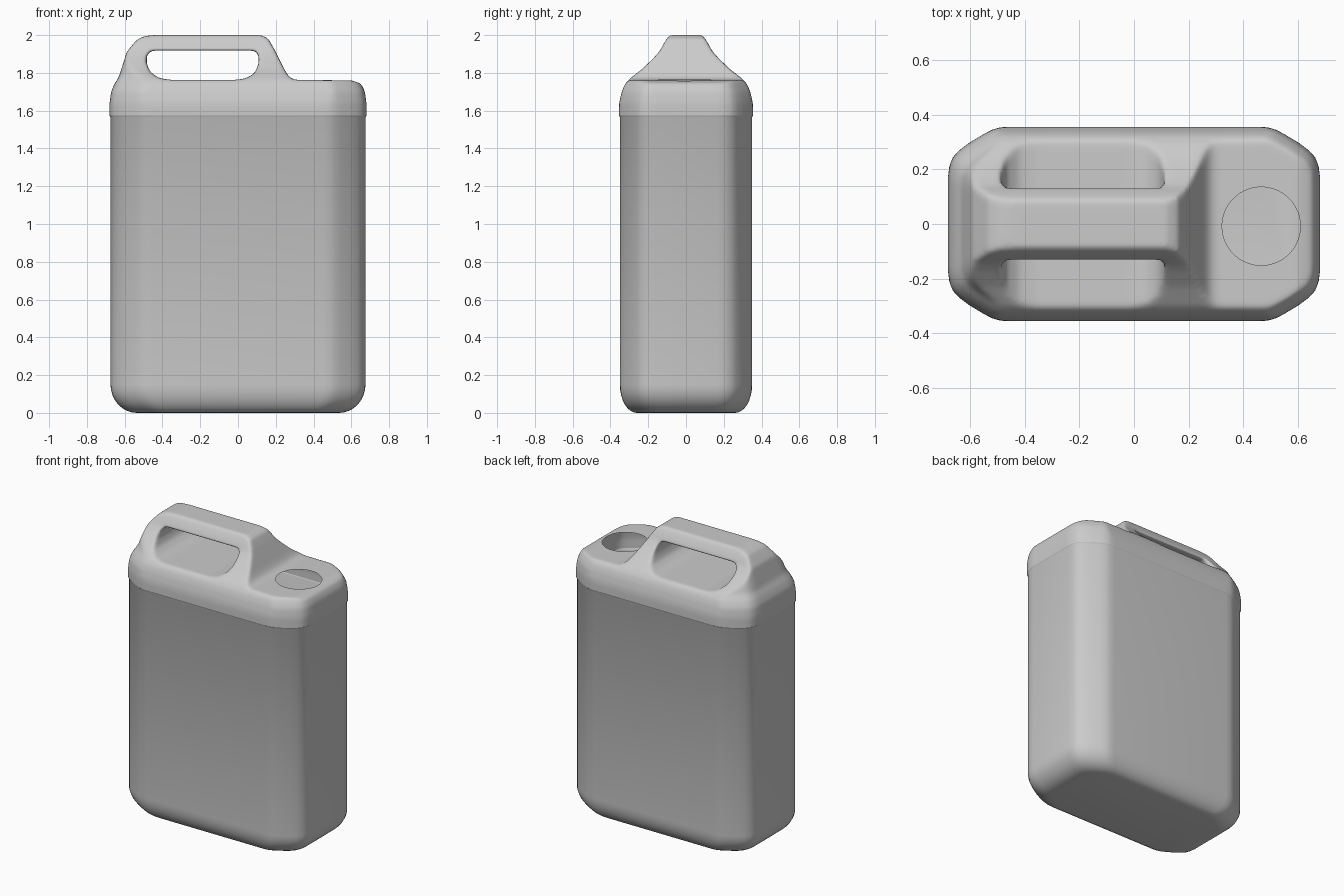
import bpy, bmesh, math
from mathutils import Vector

if "Cube" in bpy.data.objects:
    bpy.data.objects.remove(bpy.data.objects["Cube"])


def loft(name, rings, cap_end=True):
    """Skin a stack of equal-length point rings; the first end is always closed."""
    bm = bmesh.new()
    loops = [[bm.verts.new(p) for p in ring] for ring in rings]
    n = len(loops[0])
    for a, b in zip(loops, loops[1:]):
        for i in range(n):
            j = (i + 1) % n
            bm.faces.new((a[i], a[j], b[j], b[i]))
    bm.faces.new(loops[0])
    if cap_end:
        bm.faces.new(loops[-1])
    bmesh.ops.recalc_face_normals(bm, faces=bm.faces[:])
    mesh = bpy.data.meshes.new(name)
    bm.to_mesh(mesh)
    bm.free()
    obj = bpy.data.objects.new(name, mesh)
    bpy.context.collection.objects.link(obj)
    return obj


def smooth(obj, angle):
    bpy.ops.object.select_all(action='DESELECT')
    obj.select_set(True)
    bpy.context.view_layer.objects.active = obj
    bpy.ops.object.shade_smooth_by_angle(angle=math.radians(angle))


# Plan outline: one softened chamfer corner, mirrored to all four
CORNER = [(0.68, 0.17), (0.675, 0.21), (0.662, 0.244), (0.638, 0.27), (0.60, 0.298),
          (0.55, 0.328), (0.52, 0.344), (0.49, 0.353), (0.455, 0.355)]


def plan(z, dx=0.0, dy=0.0):
    half = CORNER + [(-x, y) for x, y in reversed(CORNER)]
    full = half + [(-x, -y) for x, y in half]
    return [(x * (1 - dx / 0.68), y * (1 - dy / 0.355), z) for x, y in full]


# Body: rounded base, straight walls, small lip under the shoulder
rings = []
for i in range(9):
    a = math.pi / 2 * i / 8
    k = 1 - math.sin(a)
    rings.append(plan(0.15 * (1 - math.cos(a)), 0.005 + 0.14 * k, 0.005 + 0.09 * k))
rings += [plan(1.565, 0.005, 0.005), plan(1.575)]
body = loft("body", rings, cap_end=False)
smooth(body, 40)

# Shoulder and handle: front profile, trimmed by side profile and plan
front = [(-0.70, 1.4), (-0.69, 1.62), (-0.678, 1.68), (-0.65, 1.795), (-0.59, 1.91),
         (-0.535, 1.977), (-0.49, 1.996), (-0.44, 2.0), (0.12, 2.0), (0.16, 1.982),
         (0.19, 1.93), (0.25, 1.81), (0.272, 1.777), (0.30, 1.763), (0.60, 1.76),
         (0.65, 1.745), (0.674, 1.70), (0.69, 1.62), (0.70, 1.4)]
side = [(0.37, 1.4), (0.36, 1.60), (0.35, 1.66), (0.34, 1.70), (0.325, 1.738),
        (0.30, 1.768), (0.23, 1.822), (0.17, 1.88), (0.138, 1.917), (0.115, 1.96),
        (0.095, 1.99), (0.07, 2.02)]
side += [(-y, z) for y, z in reversed(side)]
window = [(-0.482, 1.895), (-0.46, 1.918), (0.09, 1.918), (0.11, 1.895), (0.11, 1.85),
          (0.09, 1.80), (0.045, 1.772), (-0.01, 1.763), (-0.36, 1.763), (-0.42, 1.773),
          (-0.465, 1.805), (-0.484, 1.85)]

shoulder = loft("shoulder_and_handle", [[(x, y, z) for x, z in front] for y in (-0.5, 0.5)])
side_cut = loft("side_cutter", [[(x, y, z) for y, z in side] for x in (-0.9, 0.9)])
plan_cut = loft("plan_cutter", [plan(z, d, d) for z, d in
                ((1.45, 0), (1.64, 0), (1.70, 0.008), (1.74, 0.025), (1.78, 0.05), (2.1, 0.15))])
window_cut = loft("window_cutter", [[(x, y, z) for x, z in window] for y in (-0.6, 0.6)])
cutters = [(side_cut, 'INTERSECT'), (plan_cut, 'INTERSECT'), (window_cut, 'DIFFERENCE')]
for cutter, op in cutters:
    cutter.hide_render = True
    m = shoulder.modifiers.new(cutter.name, 'BOOLEAN')
    m.object, m.operation, m.solver = cutter, op, 'EXACT'

# Soften every edge as in blow-moulded plastic
m = shoulder.modifiers.new("voxels", 'REMESH')
m.mode, m.voxel_size = 'VOXEL', 0.01
m = shoulder.modifiers.new("soften", 'SMOOTH')
m.factor, m.iterations = 0.5, 14
bpy.context.view_layer.update()
mesh = bpy.data.meshes.new_from_object(
    shoulder.evaluated_get(bpy.context.evaluated_depsgraph_get()))
shoulder.modifiers.clear()
shoulder.data = mesh
for cutter, _ in cutters:
    bpy.data.objects.remove(cutter)

# Open the underside onto the body and cut the spout hole
bm = bmesh.new()
bm.from_mesh(mesh)
bmesh.ops.bisect_plane(bm, geom=bm.verts[:] + bm.edges[:] + bm.faces[:],
                       plane_co=(0, 0, 1.575), plane_no=(0, 0, 1), clear_inner=True)
CX, CY, R = 0.465, -0.008, 0.143


def in_spout(p):
    return p.z > 1.7 and math.hypot(p.x - CX, p.y - CY) < R


bmesh.ops.delete(bm, geom=[f for f in bm.faces if in_spout(f.calc_center_median())],
                 context='FACES')
for v in bm.verts:
    if v.is_boundary and v.co.z > 1.7:
        d = Vector((v.co.x - CX, v.co.y - CY)).normalized() * R
        v.co.x, v.co.y = CX + d.x, CY + d.y
bm.to_mesh(mesh)
bm.free()
smooth(shoulder, 60)
